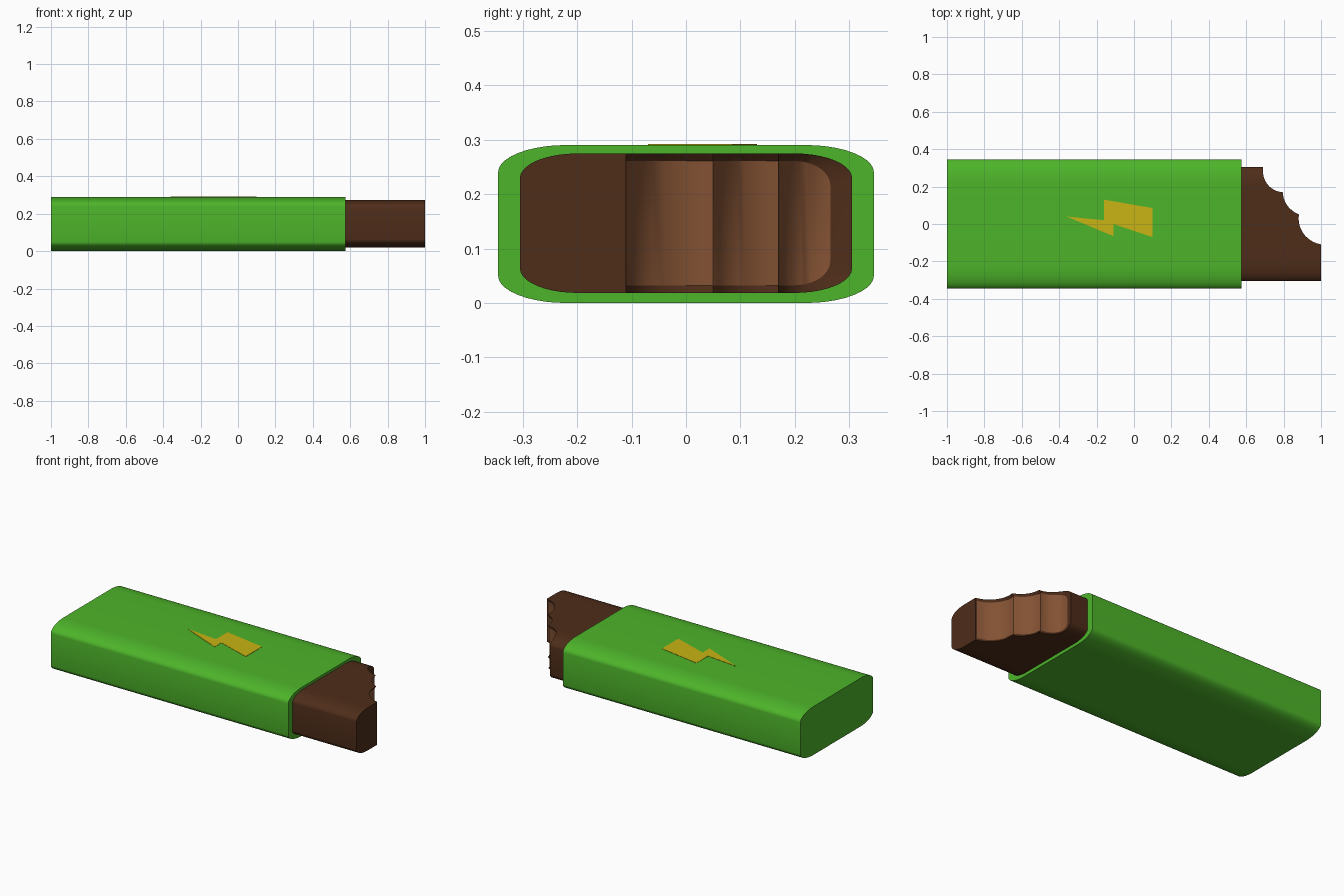
import bpy, bmesh
from math import sin, cos, asin, sqrt, pi

if "Cube" in bpy.data.objects:
    bpy.data.objects.remove(bpy.data.objects["Cube"])


def material(name, rgb):
    m = bpy.data.materials.new(name)
    m.diffuse_color = (*rgb, 1)
    m.use_nodes = True
    m.node_tree.nodes["Principled BSDF"].inputs["Base Color"].default_value = m.diffuse_color
    return m


GREEN = material("green_wrapper", (0.075, 0.46, 0.023))
DARK = material("dark_chocolate", (0.077, 0.026, 0.010))
FILL = material("filling", (0.23, 0.085, 0.034))
YELLOW = material("yellow", (0.58, 0.46, 0.007))


def finish(name, bm, mats, smooth=True):
    bmesh.ops.recalc_face_normals(bm, faces=bm.faces)
    me = bpy.data.meshes.new(name)
    bm.to_mesh(me)
    bm.free()
    ob = bpy.data.objects.new(name, me)
    bpy.context.collection.objects.link(ob)
    for m in mats:
        me.materials.append(m)
    if smooth:
        bpy.ops.object.select_all(action='DESELECT')
        ob.select_set(True)
        bpy.context.view_layer.objects.active = ob
        bpy.ops.object.shade_smooth_by_angle(angle=pi / 6)
    return ob


def prism(name, points, offset, mat, smooth=True):
    bm = bmesh.new()
    face = bm.faces.new([bm.verts.new(p) for p in points])
    ext = bmesh.ops.extrude_face_region(bm, geom=[face])
    verts = [v for v in ext["geom"] if isinstance(v, bmesh.types.BMVert)]
    bmesh.ops.translate(bm, vec=offset, verts=verts)
    return finish(name, bm, [mat], smooth)


# Wrapper: rounded section with wide, shallow elliptical corners
N = 10
section = []
for sy, sz, start in ((1, 1, 0), (-1, 1, 1), (-1, -1, 2), (1, -1, 3)):
    for k in range(N + 1):
        a = (start + k / N) * pi / 2
        section.append((-1, sy * 0.22 + 0.125 * cos(a), 0.145 + sz * 0.095 + 0.05 * sin(a)))
prism("wrapper", section, (1.575, 0, 0), GREEN)

# Lightning emblem on top
bolt = [(-0.36, 0.04), (-0.16, 0.02), (-0.16, 0.13), (0.10, 0.085),
        (0.10, -0.07), (-0.11, 0.0), (-0.11, -0.065)]
prism("bolt_emblem", [(x, y, 0.285) for x, y in bolt], (0, 0, 0.0065), YELLOW, False)

# Chocolate bar: columns across y, each ending where the bite arcs cut it
BITES = [(1.02, 0.03, 0.14, -0.11, 0.05),      # centre x, centre y, radius, y from, y to
         (0.925, 0.175, 0.13, 0.05, 0.17),
         (0.80, 0.28, 0.11, 0.17, 0.28)]
X0, ZC = 0.45, 0.1465


def end_x(y):
    if y < -0.1101:
        return 1.0
    for cx, cy, r, y0, y1 in BITES:
        if y <= y1 + 1e-6:
            return min(1.0, cx - sqrt(max(0, r * r - (y - cy) ** 2)))
    return 0.69


def half_height(y):
    t = max(0, (abs(y) - 0.2) / 0.105)
    return 0.083 + 0.045 * sqrt(max(0, 1 - t * t))


ys = set()
for k in range(N + 1):
    y = 0.2 + 0.105 * sin(k / N * pi / 2)
    ys.update((round(y, 4), round(-y, 4)))
for cx, cy, r, y0, y1 in BITES:
    t0, t1 = asin(max(-1, (y0 - cy) / r)), asin(min(1, (y1 - cy) / r))
    ys.update(round(cy + r * sin(t0 + (t1 - t0) * k / N), 4) for k in range(N + 1))
ys = sorted(ys)

bm = bmesh.new()
cols = []
for y in ys:
    h = half_height(y)
    x = end_x(y)
    col = [bm.verts.new(p) for p in ((X0, y, ZC + h), (x, y, ZC + h),
                                     (x, y, ZC - h), (X0, y, ZC - h))]
    inner = None
    if y >= -0.1101:
        # recessed filling outline, pulled in from the chocolate shell
        yi = y - 0.04 * max(0, (y - 0.2) / 0.105)
        xi = end_x(yi) - 0.010
        inner = [bm.verts.new((xi, yi, ZC + s * (h - 0.014))) for s in (1, -1)]
    cols.append((col, inner))

for (a, ia), (b, ib) in zip(cols, cols[1:]):
    for i, j in ((0, 1), (2, 3), (3, 0)):
        bm.faces.new((a[i], a[j], b[j], b[i]))
    if ia:
        bm.faces.new((a[1], b[1], ib[0], ia[0]))
        bm.faces.new((a[2], b[2], ib[1], ia[1]))
        bm.faces.new((ia[0], ib[0], ib[1], ia[1])).material_index = 1
    else:
        bm.faces.new((a[1], b[1], b[2], a[2]))

# outer sides, and the rim at both ends of the bite
for col, _ in (cols[0], cols[-1]):
    bm.faces.new(col)
bitten = [c for c in cols if c[1]]
for col, inner in (bitten[0], bitten[-1]):
    bm.faces.new((col[1], inner[0], inner[1], col[2]))
finish("chocolate_bar", bm, [DARK, FILL])
